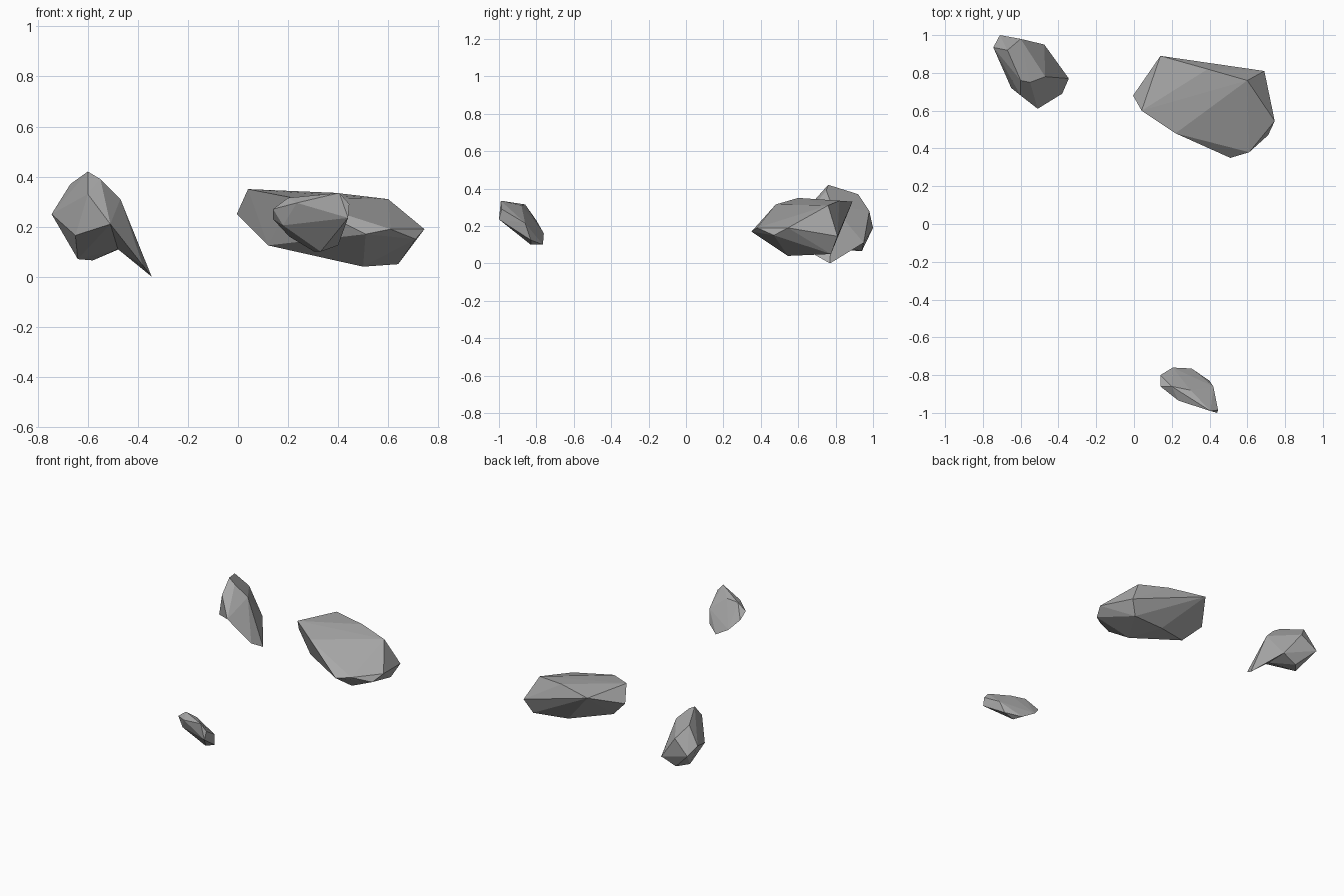
import bpy
import bmesh
from mathutils import Vector

cube = bpy.data.objects.get("Cube")
if cube:
    bpy.data.objects.remove(cube, do_unlink=True)

# One plain stone colour
stone = bpy.data.materials.new("stone grey")
stone.use_nodes = True
stone_colour = (.4, .4, .4, 1)
stone.diffuse_color = stone_colour
stone.node_tree.nodes["Principled BSDF"].inputs["Base Color"].default_value = stone_colour


def make_rock(name, corners, pulled=()):
    """Wrap a faceted hull round the corners, then pull some corners outwards.

    Each entry of pulled is a pair: where the corner starts on the hull,
    and where it ends up, which leaves a hollow beside it."""
    bm = bmesh.new()
    for corner in corners:
        bm.verts.new(corner)
    tips = [(bm.verts.new(start), Vector(end)) for start, end in pulled]
    hull = bmesh.ops.convex_hull(bm, input=bm.verts[:])
    for vert, end in tips:
        vert.co = end
    spare = {v for v in hull["geom_interior"] + hull["geom_unused"]
             if isinstance(v, bmesh.types.BMVert)}
    bmesh.ops.delete(bm, geom=list(spare), context="VERTS")
    bmesh.ops.recalc_face_normals(bm, faces=bm.faces[:])
    mesh = bpy.data.meshes.new(name)
    bm.to_mesh(mesh)
    bm.free()
    mesh.materials.append(stone)
    rock = bpy.data.objects.new(name, mesh)
    bpy.context.scene.collection.objects.link(rock)
    return rock


# Large flat boulder: top rim, waist, then underside
make_rock("large_rock", [
    (.04, .6, .35), (.14, .89, .33), (.39, .82, .335), (.6, .76, .31), (.22, .48, .315),
    (-.005, .68, .25), (.51, .35, .17), (.61, .38, .19), (.71, .47, .15),
    (.745, .545, .19), (.69, .81, .145),
    (.12, .63, .125), (.39, .745, .065), (.5, .545, .04), (.64, .775, .05),
])

# Upright rock with a beak reaching down to the ground
make_rock("beaked_rock", [
    (-.6, .76, .42), (-.55, .75, .39), (-.67, .92, .37), (-.6, .68, .33),
    (-.47, .78, .31), (-.6, .98, .28), (-.745, .935, .25), (-.71, 1, .19),
    (-.51, .61, .21), (-.65, .72, .165), (-.475, .95, .11),
    (-.48, .79, .11), (-.64, .87, .07), (-.58, .94, .065),
], pulled=[
    ((-.44, .7, .17), (-.38, .69, .045)),
    ((-.43, .78, .17), (-.345, .77, 0)),
])

# Small leaning rock at the front
make_rock("small_rock", [
    (.405, -.99, .335), (.445, -.985, .29), (.44, -1, .235), (.42, -.86, .215),
    (.3, -.88, .31), (.235, -.935, .295), (.2, -.86, .315), (.14, -.86, .27),
    (.14, -.8, .23), (.18, -.87, .205), (.205, -.76, .16),
    (.305, -.765, .1), (.33, -.83, .1), (.4, -.83, .125),
])
